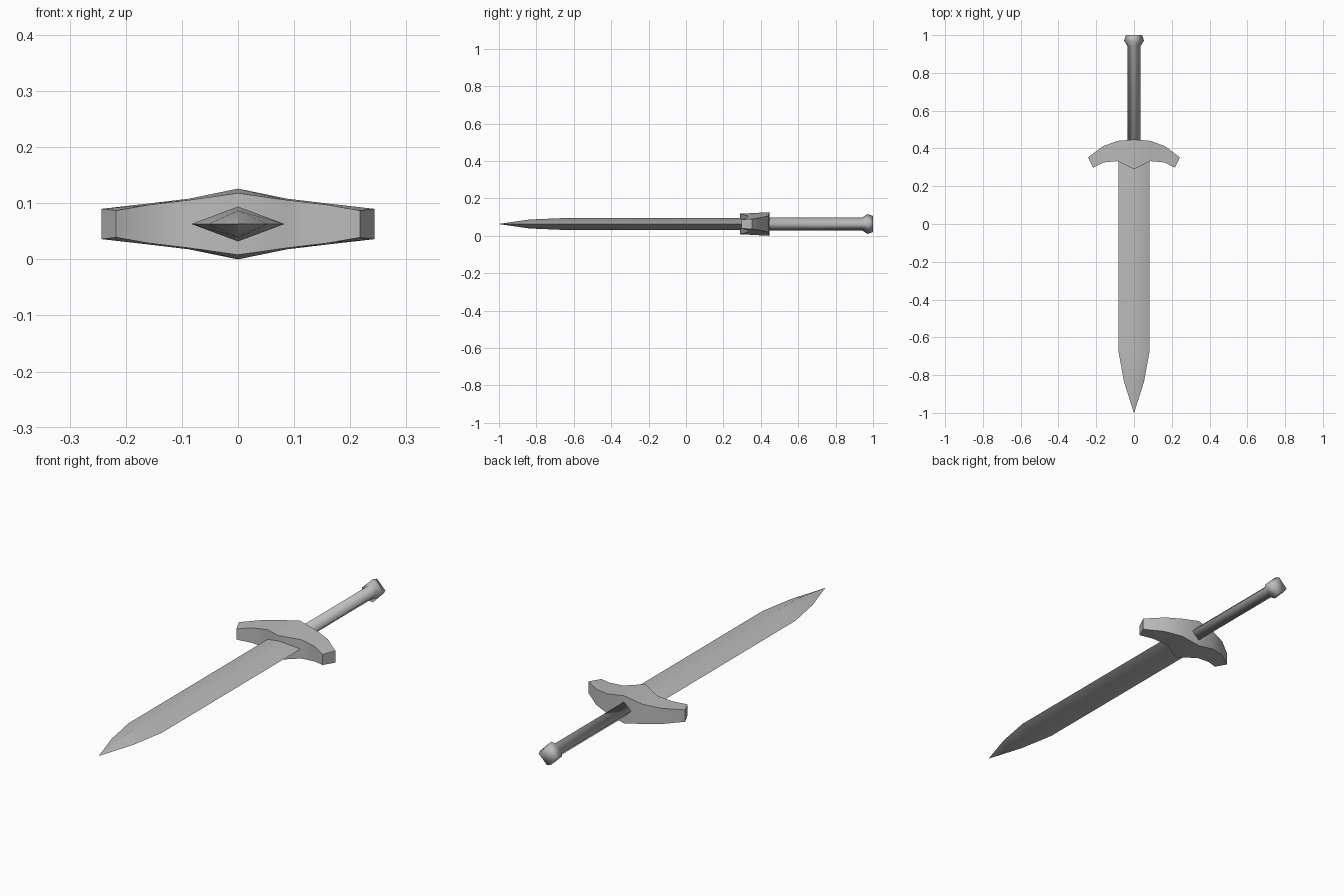
import bpy, bmesh, math

if "Cube" in bpy.data.objects:
    bpy.data.objects.remove(bpy.data.objects["Cube"])

ZC = 0.063  # height of the sword's centre line

steel = bpy.data.materials.new("plain_grey")
steel.diffuse_color = (0.5, 0.5, 0.5, 1)
steel.use_nodes = True
steel.node_tree.nodes["Principled BSDF"].inputs["Base Color"].default_value = steel.diffuse_color


def loft(name, rings, angle):
    """Skin a list of equal-length rings, closing both ends."""
    bm = bmesh.new()
    loops = [[bm.verts.new(p) for p in r] for r in rings]
    n = len(rings[0])
    for a, b in zip(loops, loops[1:]):
        for i in range(n):
            j = (i + 1) % n
            bm.faces.new((a[i], a[j], b[j], b[i]))
    bm.faces.new(loops[0])
    bm.faces.new(loops[-1])
    bmesh.ops.remove_doubles(bm, verts=bm.verts, dist=1e-4)
    bmesh.ops.recalc_face_normals(bm, faces=bm.faces)
    mesh = bpy.data.meshes.new(name)
    bm.to_mesh(mesh)
    bm.free()
    mesh.materials.append(steel)
    ob = bpy.data.objects.new(name, mesh)
    bpy.context.collection.objects.link(ob)
    bpy.ops.object.select_all(action='DESELECT')
    ob.select_set(True)
    bpy.context.view_layer.objects.active = ob
    bpy.ops.object.shade_smooth_by_angle(angle=math.radians(angle))
    return ob


def diamond(y, w, h):
    return [(w, y, ZC), (0, y, ZC + h), (-w, y, ZC), (0, y, ZC - h)]


# Blade: diamond section tapering to a point
loft("blade", [diamond(*s) for s in (
    (0.38, 0.083, 0.031), (-0.67, 0.083, 0.031),
    (-0.835, 0.053, 0.024), (-1.0, 0.0006, 0.0006))], 60)

# Guard: mirrored stations of (front x, front y, front half height, back x, back y, back half height)
half = [(0.217, 0.298, 0.024, 0.243, 0.353, 0.027),
        (0.16, 0.326, 0.034, 0.164, 0.412, 0.036),
        (0.085, 0.333, 0.043, 0.088, 0.440, 0.045),
        (0, 0.290, 0.055, 0, 0.447, 0.063)]


def station(s, side):
    fx, fy, fh, bx, by, bh = s
    return [(side * fx, fy, ZC - fh), (side * bx, by, ZC - bh),
            (side * bx, by, ZC + bh), (side * fx, fy, ZC + fh)]


loft("guard", [station(s, -1) for s in half] + [station(s, 1) for s in half[-2::-1]], 60)

# Grip and flared pommel: four-sided, softly shaded
loft("grip_and_pommel", [diamond(y, r, r) for y, r in (
    (0.42, 0.035), (0.942, 0.035), (0.97, 0.053), (1.0, 0.043))], 180)
